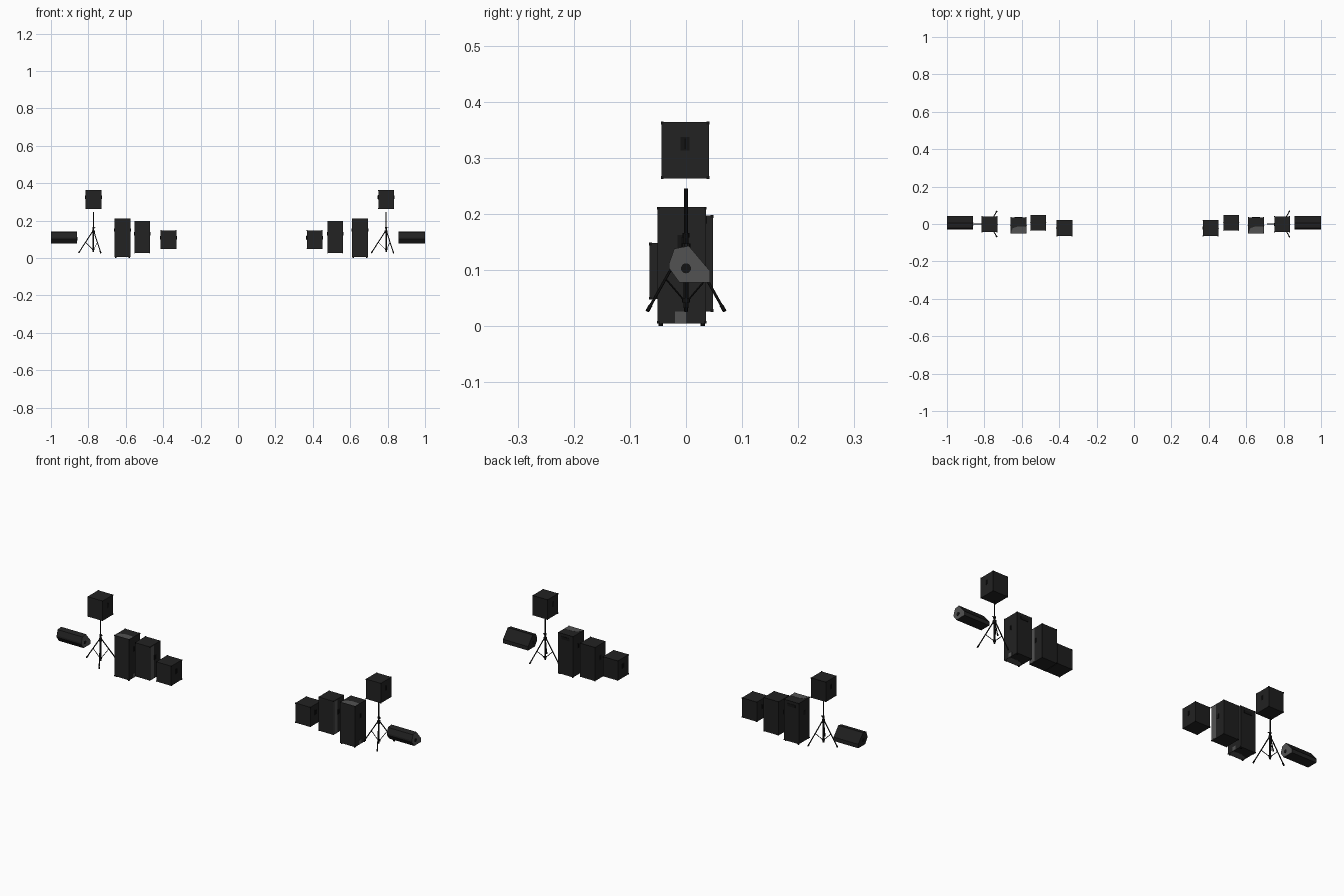
import bpy, bmesh, math
from mathutils import Vector

if "Cube" in bpy.data.objects:
    bpy.data.objects.remove(bpy.data.objects["Cube"])


def material(name, v):
    m = bpy.data.materials.new(name)
    m.diffuse_color = (v, v, v, 1)
    m.use_nodes = True
    m.node_tree.nodes["Principled BSDF"].inputs["Base Color"].default_value = m.diffuse_color
    return m


CABINET = material("cabinet_black", 0.016)
GRILLE = material("grille_black", 0.013)
TRIM = material("trim_black", 0.007)
GREY = material("panel_grey", 0.085)
METAL = material("stand_black", 0.009)


def make(name, bm, *mats):
    bmesh.ops.recalc_face_normals(bm, faces=bm.faces)
    me = bpy.data.meshes.new(name)
    bm.to_mesh(me)
    bm.free()
    for m in mats:
        me.materials.append(m)
    ob = bpy.data.objects.new(name, me)
    bpy.context.collection.objects.link(ob)
    return ob


def add_box(bm, lo, hi):
    lo, hi = Vector(lo), Vector(hi)
    r = bmesh.ops.create_cube(bm, size=1)
    for v in r["verts"]:
        v.co = Vector([(lo[i] + hi[i]) / 2 + v.co[i] * (hi[i] - lo[i]) for i in range(3)])


def box(name, lo, hi, mat):
    bm = bmesh.new()
    add_box(bm, lo, hi)
    return make(name, bm, mat)


def add_rod(bm, a, b, r, sides=10):
    a, b = Vector(a), Vector(b)
    res = bmesh.ops.create_cone(bm, cap_ends=True, segments=sides, radius1=r, radius2=r,
                                depth=(b - a).length)
    q = (b - a).to_track_quat("Z", "Y")
    for v in res["verts"]:
        v.co = q @ v.co + (a + b) / 2


def inset_grille(bm, normal):
    """Sink a framed grille into every face that points along normal."""
    faces = [f for f in bm.faces if f.normal.dot(normal) > 0.98]
    bmesh.ops.inset_region(bm, faces=faces, thickness=0.004, depth=-0.0015)
    for f in faces:
        f.material_index = 1


def side_handle(name, x, y, z, sx):
    """Dark grip plate with a small bar on a cabinet side."""
    bm = bmesh.new()
    add_box(bm, (x - 0.0006, y - 0.008, z - 0.012), (x + 0.0006, y + 0.008, z + 0.012))
    add_rod(bm, (x + sx * 0.0015, y, z - 0.009), (x + sx * 0.0015, y, z + 0.009), 0.0016, 8)
    make(name, bm, TRIM)


def cabinet(name, cx, y0, y1, z0, z1, handle_z):
    """Boxy speaker: body, rear-facing grille, corner guards and side handles."""
    h = 0.042
    bm = bmesh.new()
    add_box(bm, (cx - h, y0, z0), (cx + h, y1, z1))
    bm.normal_update()
    inset_grille(bm, Vector((0, 1, 0)))
    make(name + "_body", bm, CABINET, GRILLE)
    bm = bmesh.new()
    e, s = 0.0007, 0.005
    for x, sx in ((cx - h, 1), (cx + h, -1)):
        for y, sy in ((y0, 1), (y1, -1)):
            for z, sz in ((z0, 1), (z1, -1)):
                p = Vector((x - e * sx, y - e * sy, z - e * sz))
                q = p + Vector((sx, sy, sz)) * s
                add_box(bm, [min(a, b) for a, b in zip(p, q)], [max(a, b) for a, b in zip(p, q)])
    make(name + "_corner_guards", bm, TRIM)
    for sx in (-1, 1):
        side_handle(name + "_handle", cx + sx * h, (y0 + y1) / 2, handle_z, sx)


def port(name, cx, y, z):
    box(name, (cx - 0.022, y - 0.001, z - 0.007), (cx + 0.022, y + 0.001, z + 0.007), TRIM)


def wedge(name, x0, x1):
    """Floor monitor: profile in y,z extruded along x."""
    prof = [(-0.030, 0.112), (-0.021, 0.138), (0.005, 0.143), (0.043, 0.098),
            (0.043, 0.078), (-0.012, 0.078), (-0.030, 0.103)]
    bm = bmesh.new()
    f = bm.faces.new([bm.verts.new((x0, y, z)) for y, z in prof])
    g = bmesh.ops.extrude_face_region(bm, geom=[f])["geom"]
    bmesh.ops.translate(bm, vec=(x1 - x0, 0, 0), verts=[v for v in g if isinstance(v, bmesh.types.BMVert)])
    bmesh.ops.recalc_face_normals(bm, faces=bm.faces)
    for f in bm.faces:
        if f.normal.x > 0.9:
            f.material_index = 2
    inset_grille(bm, Vector((0, 0.045, 0.038)).normalized())
    make(name + "_body", bm, CABINET, GRILLE, GREY)
    # round cups on both ends
    bm = bmesh.new()
    for x in (x0, x1):
        add_rod(bm, (x - 0.001, 0, 0.103), (x + 0.001, 0, 0.103), 0.009, 16)
    make(name + "_end_cups", bm, TRIM)


def stand(name, cx):
    """Tripod: pole, collars, three legs with braces and rubber feet."""
    bm = bmesh.new()
    add_rod(bm, (cx, 0, 0.13), (cx, 0, 0.245), 0.0032)
    add_rod(bm, (cx, 0, 0.032), (cx, 0, 0.16), 0.0042)
    add_rod(bm, (cx, 0, 0.133), (cx, 0, 0.147), 0.008)
    add_rod(bm, (cx, 0, 0.042), (cx, 0, 0.050), 0.007)
    add_rod(bm, (cx, 0, 0.158), (cx, 0, 0.166), 0.006)
    add_rod(bm, (cx, 0, 0.162), (cx + 0.012, 0, 0.162), 0.002)
    feet = bmesh.new()
    for k in range(3):
        a = math.pi + k * math.tau / 3
        d = Vector((math.cos(a), math.sin(a), 0))
        c = Vector((cx, 0, 0))
        top, foot = c + d * 0.006 + Vector((0, 0, 0.14)), c + d * 0.078 + Vector((0, 0, 0.029))
        add_rod(bm, top, foot, 0.0026, 8)
        add_rod(bm, c + d * 0.004 + Vector((0, 0, 0.046)), top.lerp(foot, 0.5), 0.0016, 6)
        add_rod(feet, top.lerp(foot, 0.93), top.lerp(foot, 1.02), 0.0036, 8)
    for part, b, m in (("_tripod", bm, METAL), ("_feet", feet, TRIM)):
        ob = make(name + part, b, m)
        bpy.ops.object.select_all(action="DESELECT")
        bpy.context.view_layer.objects.active = ob
        ob.select_set(True)
        bpy.ops.object.shade_smooth_by_angle()


# left and right groups: wedge range, then cabinet centres
for side, wx, sx, tx, mx, bx in (("left", (-0.999, -0.86), -0.773, -0.618, -0.512, -0.372),
                                 ("right", (0.858, 0.999), 0.792, 0.652, 0.52, 0.41)):
    wedge(side + "_wedge_monitor", *wx)
    stand(side + "_stand", sx)
    cabinet(side + "_stand_speaker", sx, -0.044, 0.041, 0.263, 0.364, 0.325)

    # tall cabinet with port, feet, grey top and bottom patches
    n = side + "_tall_speaker"
    cabinet(n, tx, -0.051, 0.036, 0.005, 0.212, 0.15)
    port(n + "_port", tx, 0.036, 0.19)
    for z in (0.005, 0.212):
        bm = bmesh.new()
        loop = [(-0.041, -0.049), (0.041, -0.049), (0.041, -0.015), (0.0, -0.012), (-0.03, -0.022)]
        f = bm.faces.new([bm.verts.new((tx + x, y, z - 0.0005)) for x, y in loop])
        g = bmesh.ops.extrude_face_region(bm, geom=[f])["geom"]
        bmesh.ops.translate(bm, vec=(0, 0, 0.001), verts=[v for v in g if isinstance(v, bmesh.types.BMVert)])
        make(n + "_patch", bm, GREY)
    box(n + "_label_plate", (tx + 0.042, -0.02, 0.006), (tx + 0.0425, 0.0, 0.026), GREY)
    bm = bmesh.new()
    for x in (-0.036, 0.036):
        for y in (-0.045, 0.03):
            add_rod(bm, (tx + x, y, 0), (tx + x, y, 0.006), 0.004, 10)
    make(n + "_feet", bm, TRIM)

    # middle cabinet with a grey side panel
    n = side + "_middle_speaker"
    cabinet(n, mx, -0.036, 0.048, 0.026, 0.197, 0.13)
    box(n + "_side_panel", (mx + 0.042, -0.034, 0.03), (mx + 0.0425, -0.004, 0.193), GREY)

    cabinet(side + "_small_speaker", bx, -0.065, 0.022, 0.048, 0.148, 0.108)
